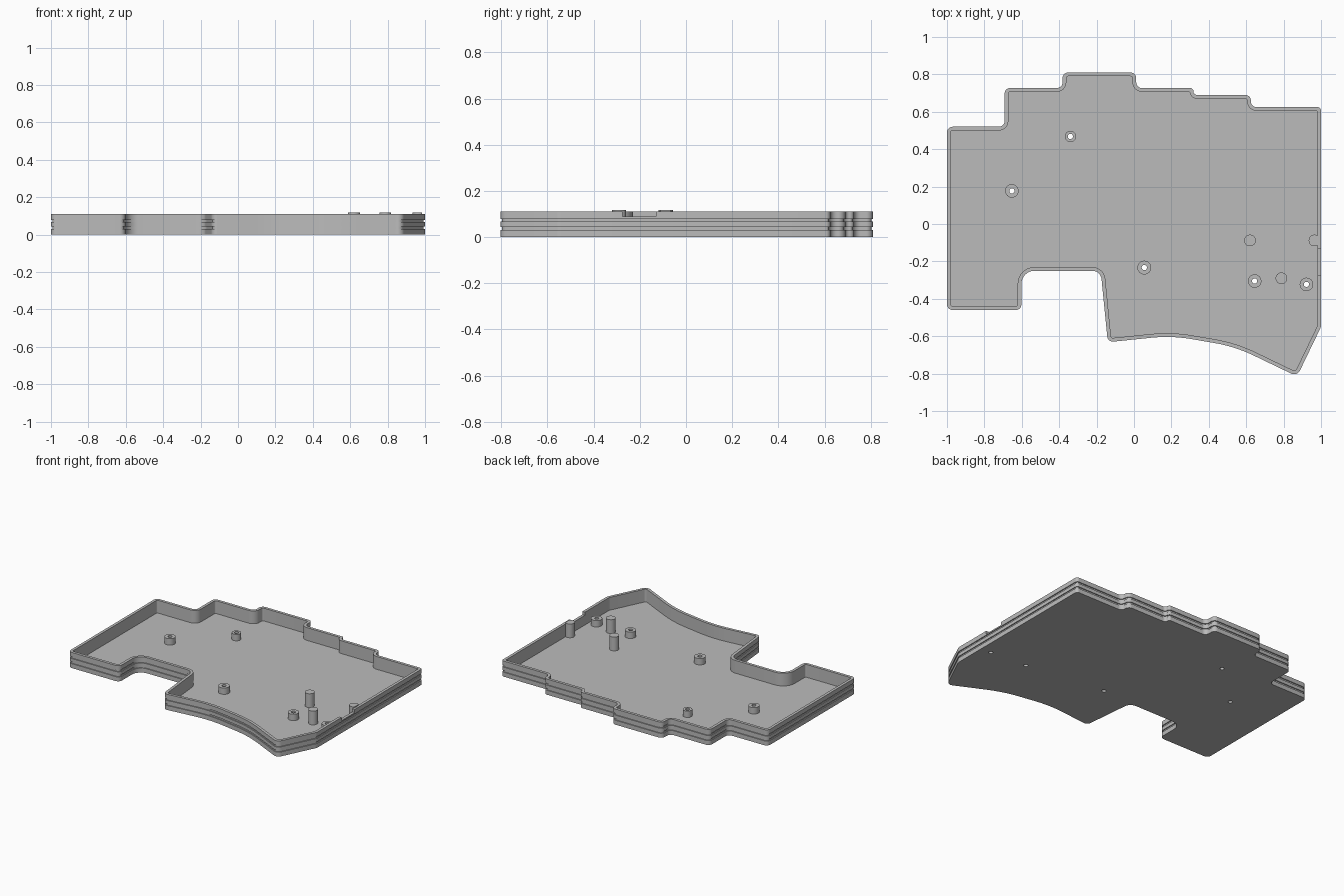
import bpy, bmesh, math
from mathutils import Vector

cube = bpy.data.objects.get("Cube")
if cube:
    bpy.data.objects.remove(cube, do_unlink=True)

WALL_TOP, FLOOR, WALL, GROOVE = 0.11, 0.02, 0.02, 0.007

grey = bpy.data.materials.new("plain grey")
grey.use_nodes = True
grey.diffuse_color = (0.5, 0.5, 0.5, 1)
grey.node_tree.nodes["Principled BSDF"].inputs["Base Color"].default_value = (0.5, 0.5, 0.5, 1)

# Tray outline, counter-clockwise: x, y, corner radius
OUTLINE = [
    (-1, -0.46, .03), (-0.602, -0.46, .03), (-0.602, -0.25, .07), (-0.178, -0.25, .05),
    (-0.14, -0.632, .03), (0.2, -0.597, .8), (0.54, -0.655, .8), (0.872, -0.815, .035),
    (1, -0.55, .05), (1, 0.625, .02), (0.625, 0.625, .03), (0.625, 0.69, .03),
    (0.318, 0.69, .018), (0.318, 0.727, .018), (0.012, 0.727, .03), (0.012, 0.81, .03),
    (-0.382, 0.81, .03), (-0.382, 0.727, .03), (-0.692, 0.727, .03), (-0.692, 0.52, .03),
    (-1, 0.52, .03),
]


def rounded_outline(inset, steps=8):
    """Outline moved inwards by inset, with an arc at every corner."""
    ring = []
    n = len(OUTLINE)
    for i, (x, y, r) in enumerate(OUTLINE):
        p = Vector((x, y))
        a = (p - Vector(OUTLINE[i - 1][:2])).normalized()
        b = (Vector(OUTLINE[(i + 1) % n][:2]) - p).normalized()
        na, nb = Vector((-a.y, a.x)), Vector((-b.y, b.x))
        bisector = (na + nb) / (1 + na.dot(nb))
        turn = math.atan2(a.x * b.y - a.y * b.x, a.dot(b))
        side = 1 if turn > 0 else -1
        radius = max(r - side * inset, 0.004)
        centre = p + bisector * (inset + side * radius)
        start = math.atan2(-na.y * side, -na.x * side)
        for k in range(steps + 1):
            t = start + turn * k / steps
            ring.append(centre + radius * Vector((math.cos(t), math.sin(t))))
    return ring


def make_object(name, bm):
    bmesh.ops.recalc_face_normals(bm, faces=bm.faces)
    mesh = bpy.data.meshes.new(name)
    bm.to_mesh(mesh)
    bm.free()
    mesh.materials.append(grey)
    obj = bpy.data.objects.new(name, mesh)
    bpy.context.collection.objects.link(obj)
    return obj


def loft(bm, rings, cap_first=True, cap_last=True):
    """Skin rings of 3D points that all have the same count."""
    loops = [[bm.verts.new(p) for p in ring] for ring in rings]
    n = len(loops[0])
    for low, high in zip(loops, loops[1:]):
        for i in range(n):
            j = (i + 1) % n
            bm.faces.new((low[i], low[j], high[j], high[i]))
    if cap_first:
        bm.faces.new(loops[0][::-1])
    if cap_last:
        bm.faces.new(loops[-1])


def circle(x, y, r, z, limit=2.0, n=32):
    return [(min(x + r * math.cos(math.tau * i / n), limit),
             y + r * math.sin(math.tau * i / n), z) for i in range(n)]


def smooth(obj):
    bpy.ops.object.select_all(action='DESELECT')
    obj.select_set(True)
    bpy.context.view_layer.objects.active = obj
    bpy.ops.object.shade_smooth_by_angle(angle=math.radians(30))


# Tray: wall profile with two grooves round the outside
profile = [(0, 0)]
for z in (0.031, 0.067):
    profile += [(0, z), (GROOVE, z), (GROOVE, z + 0.012), (0, z + 0.012)]
profile += [(0, WALL_TOP), (WALL, WALL_TOP), (WALL, FLOOR)]
bm = bmesh.new()
loft(bm, [[(p.x, p.y, z) for p in rounded_outline(d)] for d, z in profile])
tray = make_object("tray", bm)

# Screw holes and cable opening cut from the tray
BOSSES = [(-0.34, 0.468, .03), (-0.653, 0.177, .036), (0.055, -0.233, .037),
          (0.645, -0.305, .036), (0.922, -0.323, .036)]
HOLE = 0.014
bm = bmesh.new()
for x, y, r in BOSSES:
    loft(bm, [circle(x, y, HOLE, z) for z in (-0.05, 0.05)])
loft(bm, [[(0.96, -0.275, z), (1.1, -0.275, z), (1.1, -0.13, z), (0.96, -0.13, z)]
          for z in (0.088, 0.2)])
cutter = make_object("opening_cutter", bm)
cutter.hide_render = True
cut = tray.modifiers.new("openings", 'BOOLEAN')
cut.object = cutter
cut.operation = 'DIFFERENCE'
cut.solver = 'EXACT'
bpy.context.view_layer.objects.active = tray
bpy.ops.object.modifier_apply(modifier=cut.name)
bpy.data.objects.remove(cutter, do_unlink=True)
smooth(tray)

# Hollow screw bosses on the floor
for i, (x, y, r) in enumerate(BOSSES):
    bm = bmesh.new()
    top = 0.065
    loft(bm, [circle(x, y, r, FLOOR), circle(x, y, r, top),
              circle(x, y, HOLE, top), circle(x, y, HOLE, FLOOR)], False, False)
    smooth(make_object(f"screw_boss_{i + 1}", bm))

# Solid support posts, the last one flattened into the wall
for i, (x, y) in enumerate([(0.62, -0.088), (0.788, -0.29), (0.965, -0.088)]):
    bm = bmesh.new()
    loft(bm, [circle(x, y, 0.031, z, 0.985) for z in (FLOOR - 0.005, 0.117)])
    smooth(make_object(f"support_post_{i + 1}", bm))
